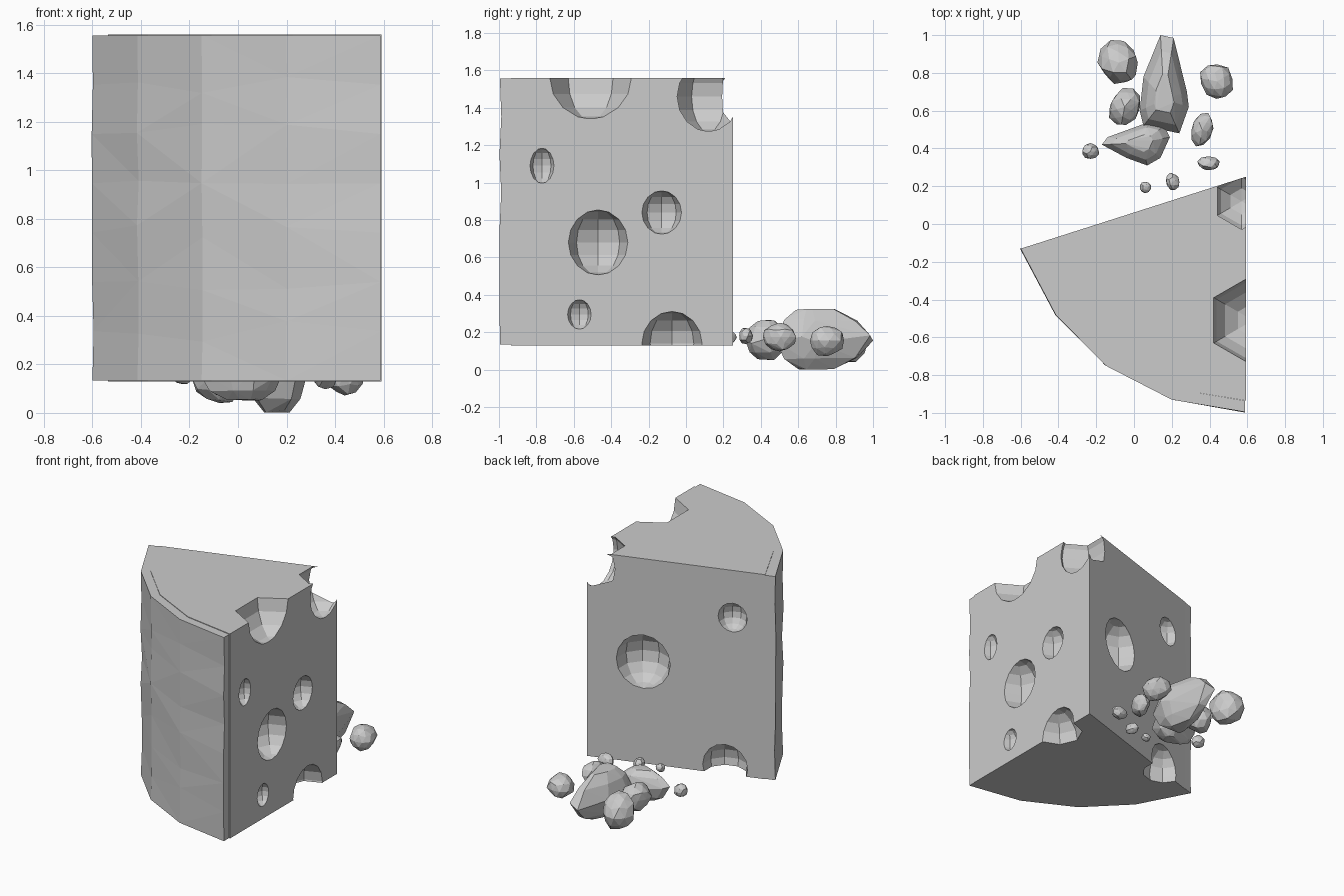
import bpy, bmesh, random
from math import radians
from mathutils import Matrix, Vector

if "Cube" in bpy.data.objects:
    bpy.data.objects.remove(bpy.data.objects["Cube"])

random.seed(4)
Z0, Z1 = 0.13, 1.56


def make(name, bm):
    bmesh.ops.recalc_face_normals(bm, faces=bm.faces[:])
    me = bpy.data.meshes.new(name)
    bm.to_mesh(me)
    bm.free()
    ob = bpy.data.objects.new(name, me)
    bpy.context.collection.objects.link(ob)
    return ob


def blob(bm, loc, size, segs=8, rings=8):
    mat = Matrix.Translation(loc) @ Matrix.Diagonal((*size, 1))
    bmesh.ops.create_uvsphere(bm, u_segments=segs, v_segments=rings, radius=1, matrix=mat)


outer = [(-0.6, -0.13), (-0.415, -0.48), (-0.15, -0.75), (0.2, -0.93), (0.587, -0.995)]
inner = [(-0.535, -0.11), (-0.37, -0.44), (-0.11, -0.705), (0.225, -0.875), (0.587, -0.935)]

# wedge body: extruded plan
bm = bmesh.new()
plan = inner[:-1] + [(0.592, -0.935), (0.592, 0.25)]
face = bm.faces.new([bm.verts.new((x, y, Z0)) for x, y in plan])
up = bmesh.ops.extrude_face_region(bm, geom=[face])["geom"]
bmesh.ops.translate(bm, vec=(0, 0, Z1 - Z0), verts=[v for v in up if isinstance(v, bmesh.types.BMVert)])
wedge = make("cheese_wedge", bm)

# holes: faceted spheres cut from the right and back faces
bm = bmesh.new()
blob(bm, (0.63, -0.51, 1.56), (0.24, 0.24, 0.225), 6)
blob(bm, (0.57, 0.12, 1.46), (0.18, 0.18, 0.19), 6)
for y, z, ry, rz in [(-0.77, 1.09, 0.068, 0.095), (-0.13, 0.84, 0.11, 0.117),
                     (-0.47, 0.68, 0.163, 0.175), (-0.57, 0.295, 0.067, 0.08),
                     (-0.075, 0.14, 0.165, 0.172)]:
    blob(bm, (0.602, y, z), (ry * 1.05, ry, rz))
for f, z, r in [(0.30, 0.84, 0.18), (0.775, 1.23, 0.097), (0.735, 0.18, 0.15)]:
    blob(bm, (0.592 - f * 1.19, 0.252 - f * 0.38, z), (r, r, r * 1.04), 10)
cutter = make("hole_cutter", bm)
cutter.hide_render = True
mod = wedge.modifiers.new("holes", "BOOLEAN")
mod.operation, mod.solver, mod.object = "DIFFERENCE", "EXACT", cutter
bpy.context.view_layer.objects.active = wedge
bpy.ops.object.modifier_apply(modifier=mod.name)
bpy.data.objects.remove(cutter)

# rind: curved shell with a slightly uneven outside, set just below the top
bm = bmesh.new()
ROWS = 7
a, b = Z0 + 0.003, Z1 - 0.004
grid = []
for r in range(ROWS + 1):
    z = a + (b - a) * r / ROWS
    mid = 0 < r < ROWS
    row = []
    for i, (x, y) in enumerate(outer):
        d = random.uniform(-0.008, 0.004) if mid else 0
        dz = random.uniform(-0.05, 0.05) if mid and 0 < i < 4 else 0
        n = Vector((x - 0.59, y - 0.25)).normalized() * d
        row.append(bm.verts.new((x + n.x, y + n.y, z + dz)))
    grid.append(row + [bm.verts.new((x, y, z)) for x, y in reversed(inner)])
n = len(grid[0])
for lo, hi in zip(grid, grid[1:]):
    for i in range(n):
        j = (i + 1) % n
        bm.faces.new((lo[i], lo[j], hi[j], hi[i]))
for row in (grid[0], grid[-1]):
    for i in range(4):
        bm.faces.new((row[i], row[i + 1], row[n - 2 - i], row[n - 1 - i]))
bmesh.ops.triangulate(bm, faces=bm.faces[:])
make("rind", bm)

# small crumbs: jittered ellipsoids (centre, half sizes, turn)
crumbs = [((-0.08, 0.855, 0.155), (0.105, 0.118, 0.125), 20), ((0.44, 0.755, 0.155), (0.085, 0.1, 0.085), 30),
          ((-0.05, 0.62, 0.16), (0.08, 0.1, 0.095), -25), ((0.36, 0.5, 0.175), (0.058, 0.09, 0.075), -20),
          ((-0.23, 0.385, 0.16), (0.047, 0.042, 0.045), 0), ((0.395, 0.32, 0.18), (0.06, 0.037, 0.045), 0),
          ((0.205, 0.225, 0.17), (0.037, 0.045, 0.04), 15), ((0.06, 0.195, 0.17), (0.03, 0.03, 0.028), 0)]
for k, (loc, size, turn) in enumerate(crumbs):
    bm = bmesh.new()
    bmesh.ops.create_icosphere(bm, subdivisions=2, radius=1)
    for v in bm.verts:
        v.co *= random.uniform(0.9, 1.08)
    bmesh.ops.convex_hull(bm, input=bm.verts[:])
    bm.transform(Matrix.Translation(loc) @ Matrix.Rotation(radians(turn), 4, "Z") @ Matrix.Diagonal((*size, 1)))
    make(f"crumb_{k + 1}", bm)


# large crumbs: outline at mid height, shrunken rings above and below, hulled
def chunk(name, outline, zmid, top, bottom, peak):
    bm = bmesh.new()
    for x, y in outline:
        bm.verts.new((x, y, zmid + random.uniform(-0.025, 0.025)))
        for s, h in ((0.75, 0.65), (0.4, 1.0)):
            px, py = peak[0] + (x - peak[0]) * s, peak[1] + (y - peak[1]) * s
            bm.verts.new((px, py, zmid + (top - zmid) * h * random.uniform(0.92, 1)))
            bm.verts.new((px, py, zmid + (bottom - zmid) * h * random.uniform(0.92, 1)))
    out = bmesh.ops.convex_hull(bm, input=bm.verts[:])
    loose = [g for g in out["geom_interior"] if isinstance(g, bmesh.types.BMVert)]
    bmesh.ops.delete(bm, geom=loose, context="VERTS")
    make(name, bm)


chunk("large_crumb", [(0.14, 1.0), (0.21, 0.985), (0.28, 0.7), (0.29, 0.62), (0.24, 0.48), (0.05, 0.52),
                      (0.03, 0.6), (0.05, 0.78)], 0.16, 0.325, 0.0, (0.16, 0.66))
chunk("medium_crumb", [(-0.17, 0.42), (-0.14, 0.46), (0.08, 0.54), (0.16, 0.52), (0.19, 0.46), (0.14, 0.35),
                       (0.07, 0.31), (-0.04, 0.35)], 0.165, 0.265, 0.05, (0.04, 0.43))
